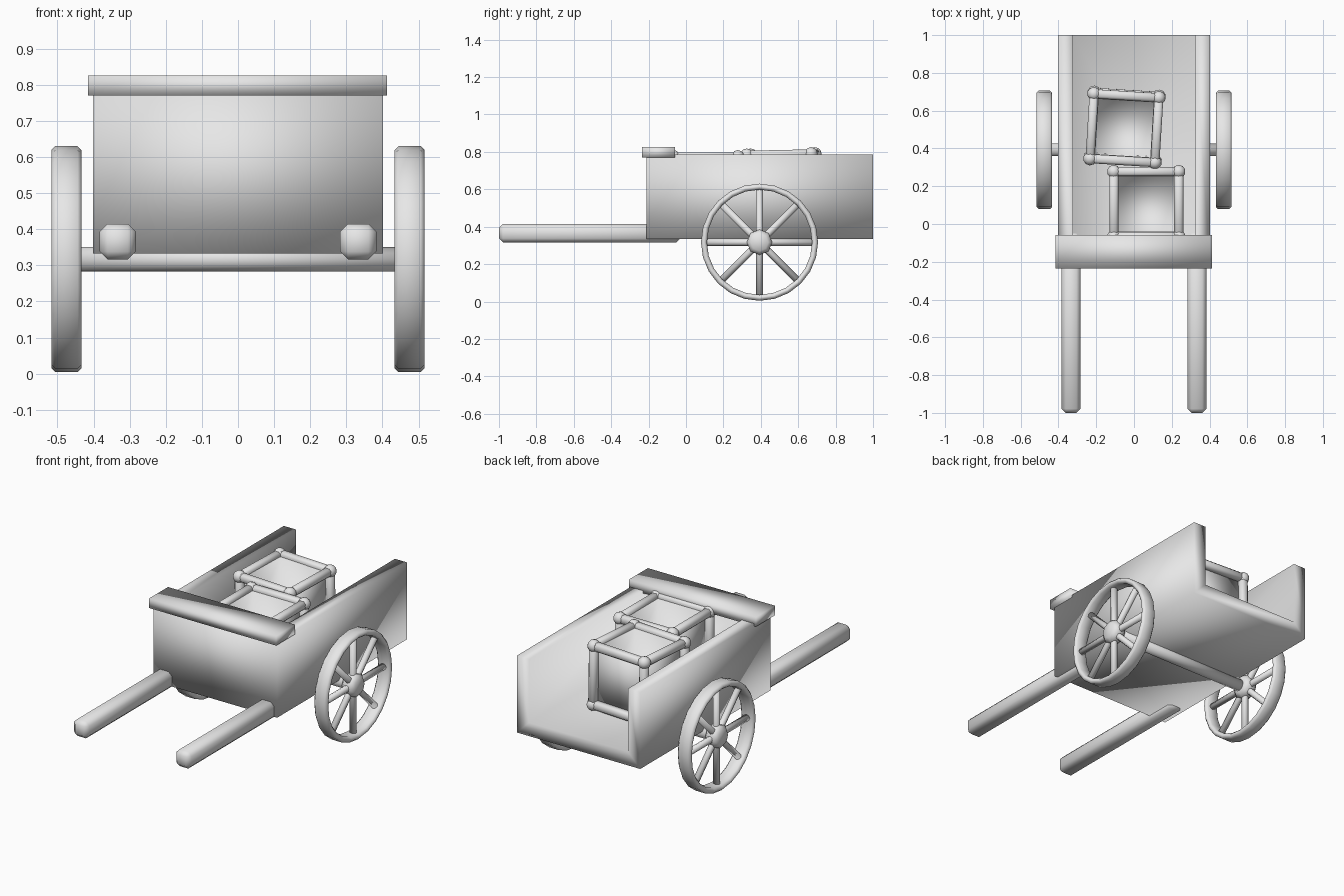
import bpy, bmesh
from math import pi, radians
from mathutils import Matrix, Vector

if "Cube" in bpy.data.objects:
    bpy.data.objects.remove(bpy.data.objects["Cube"], do_unlink=True)

COLOUR = (0.8, 0.8, 0.8, 1)
grey = bpy.data.materials.new("pale grey")
grey.use_nodes = True
grey.diffuse_color = COLOUR
grey.node_tree.nodes["Principled BSDF"].inputs["Base Color"].default_value = COLOUR


def finish(name, bm, matrix=Matrix()):
    """Turn a bmesh into a smooth grey object."""
    bmesh.ops.recalc_face_normals(bm, faces=bm.faces)
    mesh = bpy.data.meshes.new(name)
    bm.to_mesh(mesh)
    bm.free()
    mesh.materials.append(grey)
    for face in mesh.polygons:
        face.use_smooth = True
    obj = bpy.data.objects.new(name, mesh)
    obj.matrix_world = matrix
    bpy.context.collection.objects.link(obj)
    return obj


def add_box(bm, low, high, chamfer=0.0):
    """Add a box between two corners, with optional chamfered edges."""
    low, high = Vector(low), Vector(high)
    part = bmesh.new()
    bmesh.ops.create_cube(part, size=1)
    for v in part.verts:
        v.co = (low + high) / 2 + v.co * (high - low)
    if chamfer:
        bmesh.ops.bevel(part, geom=part.edges[:], offset=chamfer,
                        segments=1, affect='EDGES')
    temp = bpy.data.meshes.new("temp")
    part.to_mesh(temp)
    part.free()
    bm.from_mesh(temp)
    bpy.data.meshes.remove(temp)


def add_rod(bm, a, b, radius, sides=8):
    """Add a cylinder running from a to b."""
    a, b = Vector(a), Vector(b)
    turn = (b - a).to_track_quat('Z', 'Y').to_matrix().to_4x4()
    bmesh.ops.create_cone(bm, cap_ends=True, segments=sides, radius1=radius,
                          radius2=radius, depth=(b - a).length,
                          matrix=Matrix.Translation((a + b) / 2) @ turn)


# Cart body: tray open at the top and back, with thick walls
bm = bmesh.new()
add_box(bm, (-0.402, -0.21, 0.333), (0.402, 1.0, 0.785))
bmesh.ops.delete(bm, geom=[f for f in bm.faces
                           if f.normal.z > 0.9 or f.normal.y > 0.9], context='FACES')
body = finish("cart_body", bm)
wall = body.modifiers.new("wall thickness", 'SOLIDIFY')
wall.thickness = 0.08
wall.offset = -1
wall.use_even_offset = True

# Board across the top of the front wall
bm = bmesh.new()
add_box(bm, (-0.415, -0.235, 0.77), (0.413, -0.058, 0.826))
finish("front_board", bm)

# Handles
for side, label in ((1, "left"), (-1, "right")):
    bm = bmesh.new()
    x = side * 0.333
    add_box(bm, (x - 0.05, -1.0, 0.316), (x + 0.05, -0.03, 0.415), 0.022)
    finish(label + "_handle", bm)

# Axle
AXLE_Y, AXLE_Z, WHEEL_X = 0.393, 0.317, 0.475
bm = bmesh.new()
add_rod(bm, (-0.46, 0, 0), (0.46, 0, 0), 0.034, 12)
finish("axle", bm, Matrix.Translation((0, AXLE_Y, AXLE_Z)))


def wheel(label, side):
    place = Matrix.Translation((side * WHEEL_X, AXLE_Y, AXLE_Z))
    # Rim: chamfered section spun about the axle
    half, inner, outer, cut = 0.042, 0.281, 0.313, 0.011
    section = [(-half, inner + cut), (-half + cut, inner), (half - cut, inner),
               (half, inner + cut), (half, outer - cut), (half - cut, outer),
               (-half + cut, outer), (-half, outer - cut)]
    bm = bmesh.new()
    verts = [bm.verts.new((x, 0, r)) for x, r in section]
    edges = [bm.edges.new((verts[i - 1], verts[i])) for i in range(len(verts))]
    bmesh.ops.spin(bm, geom=verts + edges, cent=(0, 0, 0), axis=(1, 0, 0),
                   angle=2 * pi, steps=24, use_merge=True)
    bmesh.ops.remove_doubles(bm, verts=bm.verts, dist=0.0005)
    finish(label + "_wheel_rim", bm, place)
    # Spokes
    bm = bmesh.new()
    for i in range(4):
        d = Matrix.Rotation(i * pi / 4, 3, 'X') @ Vector((0, 0, 0.29))
        add_rod(bm, -d, d, 0.019)
    finish(label + "_wheel_spokes", bm, place)
    # Hub
    bm = bmesh.new()
    add_rod(bm, (-0.042, 0, 0), (0.042, 0, 0), 0.068, 8)
    caps = [e for e in bm.edges if abs(e.verts[0].co.x - e.verts[1].co.x) < 0.01]
    bmesh.ops.bevel(bm, geom=caps, offset=0.02, segments=1, affect='EDGES')
    finish(label + "_wheel_hub", bm, place)


wheel("left", 1)
wheel("right", -1)


def crate(label, centre, turn, tilt):
    """Open crate: thin panels inside a frame of rails and corner knobs."""
    place = (Matrix.Translation(centre) @ Matrix.Rotation(radians(turn), 4, 'Z')
             @ Matrix.Rotation(radians(tilt), 4, 'X'))
    h, base, top, bar = 0.172, 0.03, 0.372, 0.024
    # Panels and floor
    bm = bmesh.new()
    inset = h - 0.012
    add_box(bm, (-h, -h, base), (h, h, top))
    bmesh.ops.delete(bm, geom=[f for f in bm.faces if f.normal.z > 0.9],
                     context='FACES')
    for v in bm.verts:
        v.co.x *= inset / h
        v.co.y *= inset / h
    panels = finish(label + "_crate_panels", bm, place)
    thick = panels.modifiers.new("panel thickness", 'SOLIDIFY')
    thick.thickness = 0.02
    thick.offset = -1
    # Rails and posts
    bm = bmesh.new()
    for z in (base, top):
        for s in (-h, h):
            add_box(bm, (-h, s - bar, z - bar), (h, s + bar, z + bar), 0.012)
            add_box(bm, (s - bar, -h, z - bar), (s + bar, h, z + bar), 0.012)
    for x in (-h, h):
        for y in (-h, h):
            add_box(bm, (x - bar, y - bar, base), (x + bar, y + bar, top), 0.012)
    finish(label + "_crate_frame", bm, place)
    # Corner knobs
    bm = bmesh.new()
    for x in (-h, h):
        for y in (-h, h):
            for z in (base, top):
                bmesh.ops.create_icosphere(bm, subdivisions=2, radius=0.036,
                                           matrix=Matrix.Translation((x, y, z)))
    finish(label + "_crate_knobs", bm, place)


crate("rear", (-0.05, 0.515, 0.414), -3.5, 1.2)
crate("front", (0.065, 0.105, 0.402), 0, 0)
